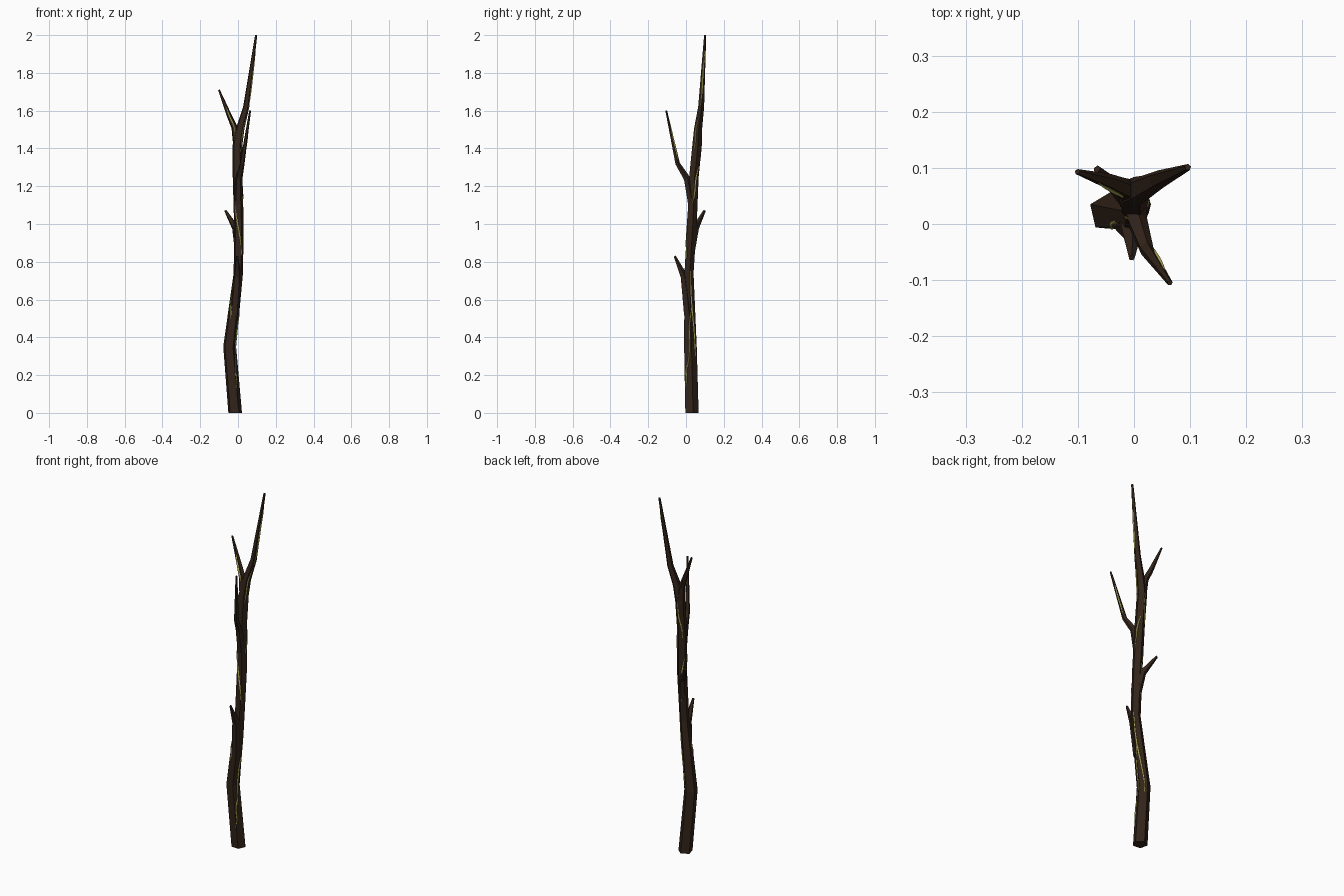
import bpy, bmesh, math
from mathutils import Vector
from mathutils.bvhtree import BVHTree

if "Cube" in bpy.data.objects:
    bpy.data.objects.remove(bpy.data.objects["Cube"])


def material(name, rgb):
    m = bpy.data.materials.new(name)
    m.diffuse_color = (*rgb, 1)
    m.use_nodes = True
    m.node_tree.nodes["Principled BSDF"].inputs["Base Color"].default_value = m.diffuse_color
    return m


BARK = material("bark", (0.032, 0.017, 0.010))
SAP = material("sap", (0.45, 0.42, 0.10))


def tube(name, path, sides, mat, level_ends=False, phase=157):
    """Loft a faceted limb through (x, y, z, radius) points."""
    bm = bmesh.new()
    pts = [Vector(p[:3]) for p in path]
    rings = []
    for i, p in enumerate(pts):
        d = pts[min(i + 1, len(pts) - 1)] - pts[max(i - 1, 0)]
        if level_ends and i in (0, len(pts) - 1):
            d = Vector((0, 0, 1))
        q = Vector((0, 0, 1)).rotation_difference(d)
        ring = []
        for k in range(sides):
            a = math.radians(phase) + k * math.tau / sides
            v = Vector((math.cos(a), math.sin(a), 0)) * path[i][3]
            ring.append(bm.verts.new(p + q @ v))
        rings.append(ring)
    for a, b in zip(rings, rings[1:]):
        for k in range(sides):
            j = (k + 1) % sides
            bm.faces.new((a[k], a[j], b[j], b[k]))
    bm.faces.new(rings[0][::-1])
    bm.faces.new(rings[-1])
    bmesh.ops.recalc_face_normals(bm, faces=bm.faces)
    tree = BVHTree.FromBMesh(bm)
    me = bpy.data.meshes.new(name)
    bm.to_mesh(me)
    bm.free()
    me.materials.append(mat)
    bpy.context.collection.objects.link(bpy.data.objects.new(name, me))
    return tree


# Trunk, running from the cut base to the tallest tip
TRUNK = [(-0.016, 0.029, 0, 0.038), (-0.045, 0.021, 0.35, 0.036),
         (0.001, 0.014, 0.74, 0.026), (0.004, 0.030, 1.0, 0.027),
         (-0.003, 0.040, 1.25, 0.027), (-0.003, 0.057, 1.42, 0.027),
         (0.012, 0.063, 1.51, 0.023), (0.043, 0.079, 1.62, 0.017),
         (0.096, 0.101, 2.0, 0.006)]

# Side limbs, each starting inside the trunk
LIMBS = {
    "lower_stub": [(-0.018, 0.012, 0.52, 0.026), (-0.004, -0.010, 0.72, 0.021),
                   (-0.004, -0.060, 0.83, 0.006)],
    "middle_stub": [(0.003, 0.026, 0.86, 0.022), (-0.014, 0.050, 0.98, 0.019),
                    (-0.066, 0.098, 1.07, 0.007)],
    "front_branch": [(0.002, 0.030, 1.10, 0.021), (0.005, 0.005, 1.24, 0.019),
                     (0.022, -0.045, 1.32, 0.013), (0.064, -0.105, 1.6, 0.005)],
    "left_branch": [(-0.003, 0.056, 1.40, 0.023), (-0.018, 0.064, 1.51, 0.018),
                    (-0.045, 0.076, 1.57, 0.014), (-0.101, 0.093, 1.71, 0.005)],
}

trees = [tube("trunk", TRUNK, 5, BARK, True)]
for limb, path in LIMBS.items():
    trees.append(tube(limb, path, 5, BARK))


def axis(path, z):
    for a, b in zip(path, path[1:]):
        if z <= b[2]:
            return Vector(a[:3]).lerp(Vector(b[:3]), (z - a[2]) / (b[2] - a[2]))
    return Vector(path[-1][:3])


def vein(name, path, tree, z0, z1, a0, a1):
    """Thin sap line hugging a limb; angles in degrees, -90 is the front."""
    pts, n = [], 9
    for i in range(n):
        t = i / (n - 1)
        z = z0 + (z1 - z0) * t
        ang = math.radians(a0 + (a1 - a0) * t + 8 * math.sin(t * 7))
        d = Vector((math.cos(ang), math.sin(ang), 0))
        hit = tree.ray_cast(axis(path, z) + d * 0.2, -d)[0]
        if hit:
            pts.append((*hit, 0.0015 + 0.003 * math.sin(math.pi * t)))
    tube(name, pts, 4, SAP)


# Sap veins on the trunk: z range, then angle range
for i, v in enumerate([(0.12, 0.28, -65, -25), (0.24, 0.56, -30, 20),
                       (0.50, 0.64, -120, -150), (0.82, 1.12, -45, -140),
                       (0.30, 0.75, 60, 20), (0.85, 1.10, 100, 150),
                       (1.10, 1.30, -10, 60), (1.22, 1.42, 130, 90),
                       (1.38, 1.56, -40, -20), (1.60, 1.92, -20, 20)]):
    vein(f"trunk_vein_{i}", TRUNK, trees[0], *v)

# Sap veins on the two long branches
vein("front_branch_vein", LIMBS["front_branch"], trees[3], 1.34, 1.52, 20, 60)
vein("left_branch_vein", LIMBS["left_branch"], trees[4], 1.49, 1.62, -110, -80)
